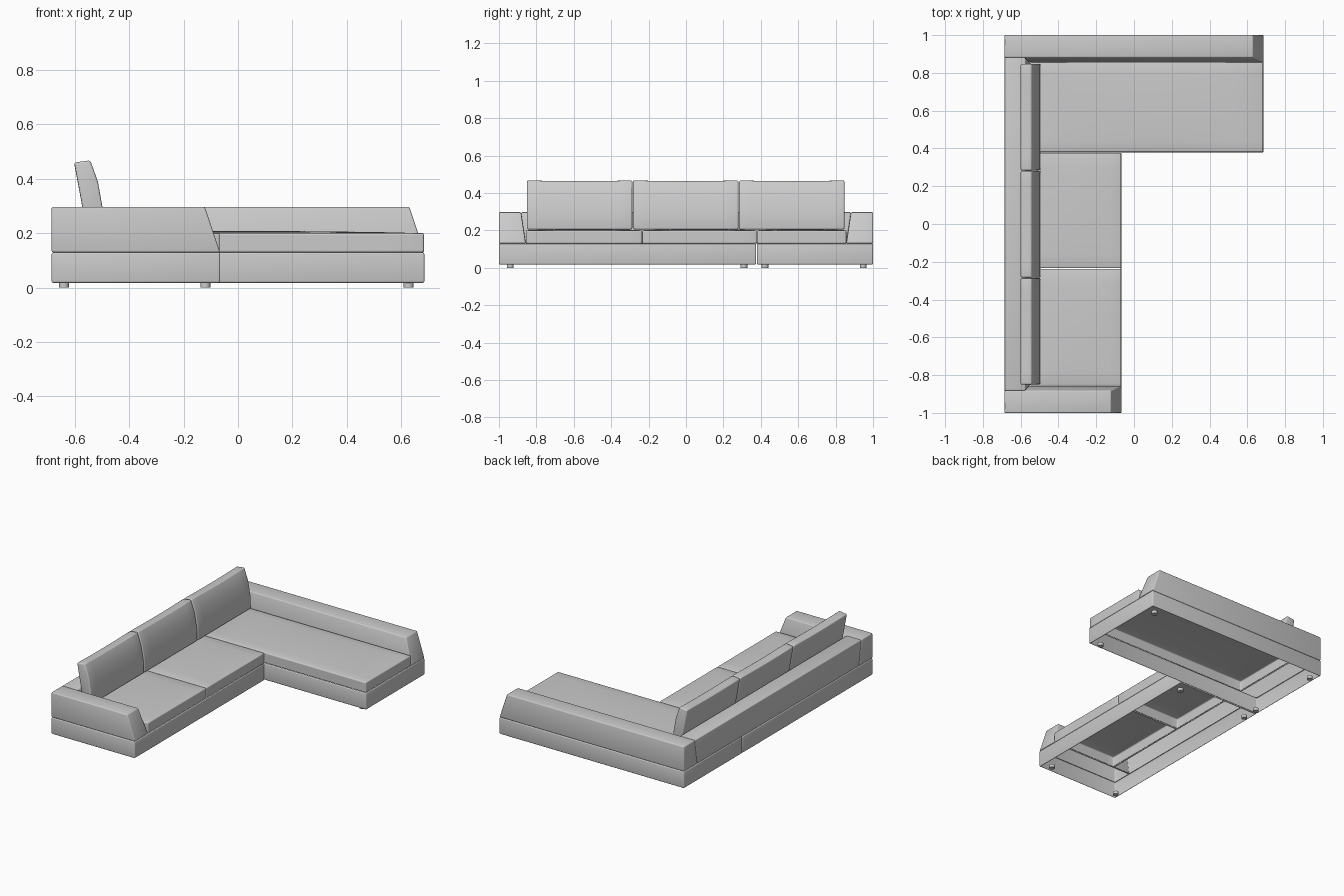
import bpy, bmesh, math

if "Cube" in bpy.data.objects:
    bpy.data.objects.remove(bpy.data.objects["Cube"])


def finish(name, bm):
    mesh = bpy.data.meshes.new(name)
    bm.to_mesh(mesh)
    bm.free()
    obj = bpy.data.objects.new(name, mesh)
    bpy.context.collection.objects.link(obj)
    bpy.ops.object.select_all(action='DESELECT')
    obj.select_set(True)
    bpy.context.view_layer.objects.active = obj
    bpy.ops.object.shade_smooth_by_angle(angle=math.radians(40))
    return obj


def round_edges(bm, width):
    bm.normal_update()
    sharp = [e for e in bm.edges if e.calc_face_angle(0) > 0.8]
    bmesh.ops.bevel(bm, geom=sharp, offset=width, segments=3, profile=0.5, affect='EDGES')
    bm.normal_update()


def shell(name, bottom, top, z0, z1, bevel=0.006, open_top=False, puff=0.0):
    """Upholstered block, open underneath; bottom and top are (x0, x1, y0, y1)."""
    bm = bmesh.new()
    rings = []
    for (x0, x1, y0, y1), z in ((bottom, z0), (top, z1)):
        rings.append([bm.verts.new((x, y, z)) for x, y in
                      ((x0, y0), (x1, y0), (x1, y1), (x0, y1))])
    lo, hi = rings
    bm.faces.new(lo[::-1])
    bm.faces.new(hi)
    for i in range(4):
        j = (i + 1) % 4
        bm.faces.new((lo[i], lo[j], hi[j], hi[i]))
    if puff:
        bmesh.ops.subdivide_edges(bm, edges=bm.edges[:], cuts=7, use_grid_fill=True)
        x0, x1, y0, y1 = top
        for v in bm.verts:
            if v.co.z > z1 - 1e-4:
                u, w = (v.co.x - x0) / (x1 - x0), (v.co.y - y0) / (y1 - y0)
                v.co.z += puff * math.sin(math.pi * u) ** 0.7 * math.sin(math.pi * w) ** 0.7 \
                    if 0.01 < u < 0.99 and 0.01 < w < 0.99 else 0
    round_edges(bm, bevel)
    doomed = [f for f in bm.faces if f.normal.z < -0.99 or (open_top and f.normal.z > 0.99)]
    bmesh.ops.delete(bm, geom=doomed, context='FACES')
    return finish(name, bm)


# Hollow base frames
for name, r in (("sofa_base", (-0.685, -0.066, -1.0, 0.375)),
                ("chaise_base", (-0.685, 0.685, 0.379, 1.0))):
    shell(name, r, r, 0.018, 0.129, open_top=True)

# Arms, sloped on the inner side and the front end
shell("short_arm", (-0.685, -0.066, -1.0, -0.857), (-0.685, -0.122, -1.0, -0.882), 0.13, 0.297)
shell("long_arm", (-0.685, 0.685, 0.857, 1.0), (-0.685, 0.63, 0.882, 1.0), 0.13, 0.297)

# Low back between the arms
shell("back_rest", (-0.685, -0.55, -0.857, 0.857), (-0.685, -0.575, -0.882, 0.882), 0.13, 0.297)

# Seat cushions
for name, r in (("seat_left", (-0.55, -0.068, -0.856, -0.237)),
                ("seat_middle", (-0.55, -0.068, -0.234, 0.377)),
                ("seat_chaise", (-0.55, 0.683, 0.381, 0.857))):
    shell(name, r, r, 0.13, 0.200, puff=0.008)

# Loose leaning back cushions, swept along y from a side profile
profile = [(-0.555, 0.205), (-0.494, 0.205), (-0.498, 0.295), (-0.515, 0.39),
           (-0.543, 0.468), (-0.602, 0.46)]
STEPS = 8
for i in range(3):
    y0 = -0.85 + i * 0.567
    bm = bmesh.new()
    rows = []
    for s in range(STEPS + 1):
        t = s / STEPS
        sag = 0.004 * math.sin(math.pi * t)
        rows.append([bm.verts.new((x, y0 + 0.563 * t, z - (sag if z > 0.4 else 0)))
                     for x, z in profile])
    n = len(profile)
    for a, b in zip(rows, rows[1:]):
        for k in range(n):
            m = (k + 1) % n
            bm.faces.new((a[k], b[k], b[m], a[m]))
    bm.faces.new(rows[0])
    bm.faces.new(rows[-1][::-1])
    bmesh.ops.recalc_face_normals(bm, faces=bm.faces[:])
    round_edges(bm, 0.008)
    finish(f"back_cushion_{i + 1}", bm)

# Short round feet
spots = [(x, y) for x in (-0.64, -0.12) for y in (-0.94, 0.31)]
spots += [(x, y) for x in (-0.64, 0.627) for y in (0.422, 0.947)]
for i, (x, y) in enumerate(spots):
    bm = bmesh.new()
    bmesh.ops.create_cone(bm, cap_ends=True, segments=20, radius1=0.018, radius2=0.018, depth=0.02)
    bmesh.ops.translate(bm, vec=(x, y, 0.01), verts=bm.verts[:])
    finish(f"foot_{i + 1}", bm)
